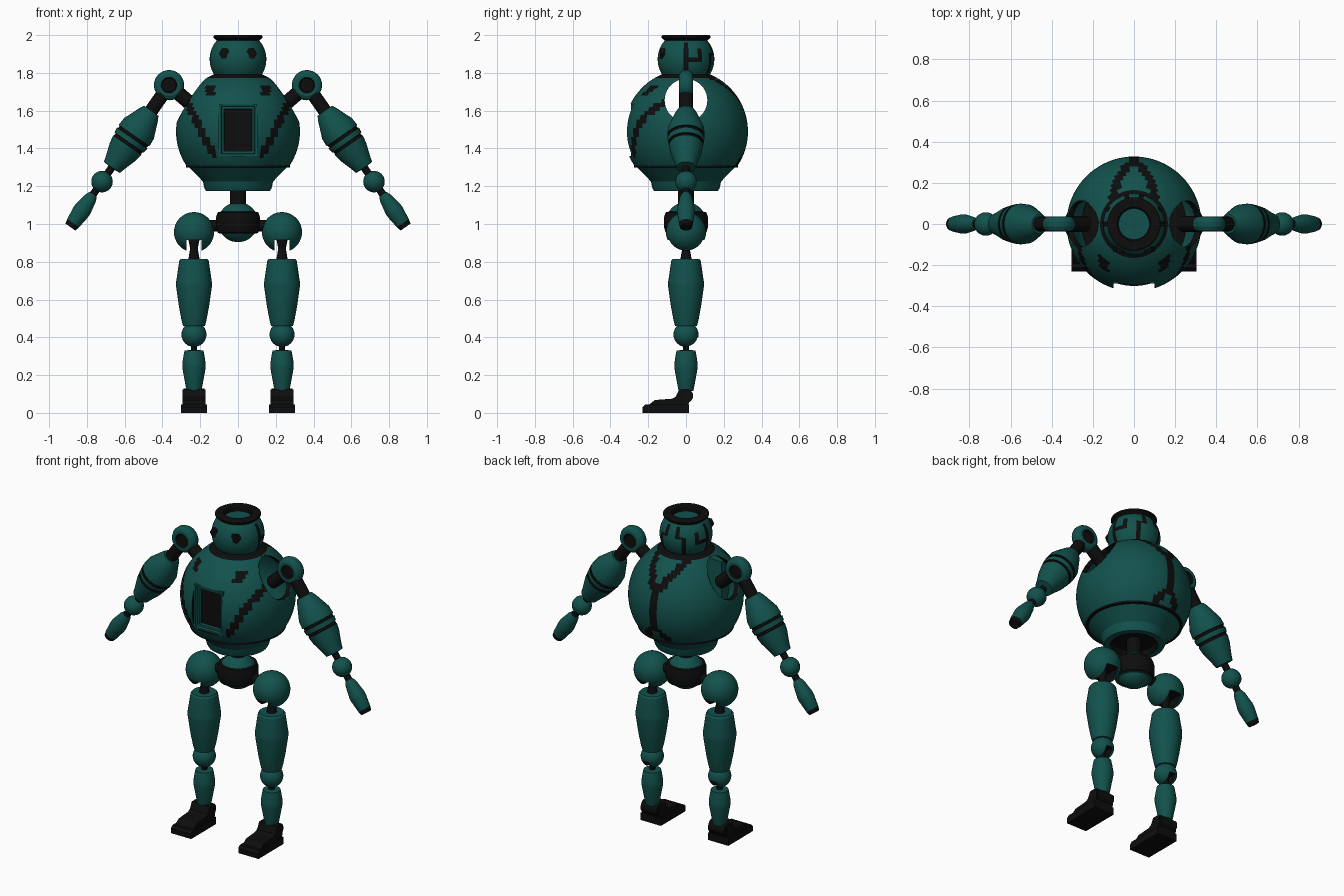
import bpy, bmesh, math
from mathutils import Vector, Matrix

if "Cube" in bpy.data.objects:
    bpy.data.objects.remove(bpy.data.objects["Cube"], do_unlink=True)


def material(name, rgb):
    m = bpy.data.materials.new(name)
    m.use_nodes = True
    m.diffuse_color = (*rgb, 1)
    bsdf = m.node_tree.nodes["Principled BSDF"]
    bsdf.inputs["Base Color"].default_value = (*rgb, 1)
    bsdf.inputs["Roughness"].default_value = 0.6
    return m


MATS = [material("deep_teal", (0.006, 0.083, 0.073)), material("near_black", (0.004, 0.004, 0.004))]
TEAL, DARK = 0, 1


def finish(name, bm, smooth=True):
    bmesh.ops.remove_doubles(bm, verts=bm.verts, dist=1e-5)
    bmesh.ops.recalc_face_normals(bm, faces=bm.faces)
    me = bpy.data.meshes.new(name)
    bm.to_mesh(me)
    bm.free()
    for m in MATS:
        me.materials.append(m)
    ob = bpy.data.objects.new(name, me)
    bpy.context.collection.objects.link(ob)
    if smooth:
        bpy.ops.object.select_all(action='DESELECT')
        ob.select_set(True)
        bpy.context.view_layer.objects.active = ob
        bpy.ops.object.shade_smooth_by_angle(angle=math.radians(20))
    return ob


def lathe(name, profile, base=(0, 0, 0), axis=(0, 0, 1), seg=32, paint=None):
    """Spin (distance, radius, colour of the next band) points round an axis."""
    bm = bmesh.new()
    mat = Matrix.Translation(base) @ Vector(axis).to_track_quat('Z', 'Y').to_matrix().to_4x4()
    rings = []
    for p in profile:
        rings.append([bm.verts.new(mat @ Vector((p[1] * math.cos(math.tau * i / seg),
                                                 p[1] * math.sin(math.tau * i / seg), p[0])))
                      for i in range(seg)])
    for p, a, b in zip(profile, rings, rings[1:]):
        for i in range(seg):
            j = (i + 1) % seg
            f = bm.faces.new((a[i], a[j], b[j], b[i]))
            f.material_index = p[2] if len(p) > 2 else TEAL
            if paint and paint(f.calc_center_median()):
                f.material_index = DARK
    return finish(name, bm)


def arc(radius, start, end, n=16, centre=0, colour=TEAL):
    angles = [math.radians(start + (end - start) * i / n) for i in range(n + 1)]
    return [(centre + radius * math.sin(a), radius * math.cos(a), colour) for a in angles]


def rod(name, start, end, radius, seg=16):
    d = Vector(end) - Vector(start)
    return lathe(name, [(0, 0, DARK), (0, radius, DARK), (d.length, radius, DARK), (d.length, 0)],
                 start, d, seg)


def box(name, lo, hi, colour=DARK):
    bm = bmesh.new()
    lo, hi = Vector(lo), Vector(hi)
    bmesh.ops.create_cube(bm, size=1, matrix=Matrix.Translation((lo + hi) / 2) @ Matrix.Diagonal((*(hi - lo), 1)))
    for f in bm.faces:
        f.material_index = colour
    return finish(name, bm, False)


def cut(ob, cutter):
    mod = ob.modifiers.new("cut", 'BOOLEAN')
    mod.operation, mod.solver, mod.object = 'DIFFERENCE', 'EXACT', cutter
    cutter.hide_render = True
    bpy.ops.object.select_all(action='DESELECT')
    ob.select_set(True)
    bpy.context.view_layer.objects.active = ob
    bpy.ops.object.modifier_apply(modifier=mod.name)
    bpy.data.objects.remove(cutter, do_unlink=True)


# Torso: hollow ball with stepped dark markings
BODY_Z, BODY_R = 1.49, 0.328


def body_marks(c):
    x, z = abs(c.x), c.z
    if (c - Vector((0, 0, BODY_Z))).length < BODY_R - 0.01:
        return False
    if z > 1.7 and math.hypot(c.x, c.y) < 0.162:
        return True
    if c.y < 0:
        square = abs(x - 0.145) < 0.024 and abs(z - 1.705) < 0.025
        stairs = 1.36 < z < 1.67 and abs(x - 0.135 - 0.5 * (z - 1.375)) < 0.019
        return square or stairs
    upper_fork = z > 1.6 and abs(x - 0.6 * (z - 1.6)) < 0.026
    lower_fork = z < 1.42 and abs(x - 0.7 * (1.42 - z)) < 0.026
    return upper_fork or lower_fork or (1.4 < z < 1.62 and x < 0.027)


shell = arc(BODY_R, -33.3, 72, 26, BODY_Z) + arc(BODY_R - 0.025, 72, -33.3, 26, BODY_Z)
torso = lathe("torso_shell", shell + shell[:1], seg=80, paint=body_marks)
cut(torso, rod("arm_hole_cutter", (-0.5, 0, 1.655), (0.5, 0, 1.655), 0.113, 40))
cut(torso, box("panel_cutter", (-0.1, -0.5, 1.36), (0.1, -0.22, 1.635)))

lathe("torso_base", [(1.312, 0, DARK), (1.312, 0.274, DARK), (1.298, 0.274, DARK), (1.298, 0.258),
                     (1.24, 0.2), (1.225, 0.186), (1.19, 0.178), (1.175, 0.17), (1.175, 0.135, DARK),
                     (1.205, 0.12, DARK), (1.205, 0)], seg=64)

# Chest panel: stepped frame around a dark opening
bm = bmesh.new()
bmesh.ops.create_cube(bm, size=1, matrix=Matrix.Translation((0, -0.25, 1.4975)) @ Matrix.Diagonal((0.2, 0.08, 0.275, 1)))
front = min(bm.faces, key=lambda f: f.calc_center_median().y)
for width, depth in ((0.014, 0), (0.006, -0.012), (0.017, 0), (0.002, -0.02)):
    bmesh.ops.inset_region(bm, faces=[front], thickness=width, depth=depth)
front.material_index = DARK
finish("chest_panel", bm, False)

# Head: ball with dark seams round the back, eyes and a crown ring
HEAD_Z, HEAD_R = 1.872, 0.15


def head_marks(c):
    a = math.degrees(math.atan2(c.y, abs(c.x)))
    if c.z > 1.965:
        return False
    return (abs(a) < 6 or (1.86 < c.z < 1.885 and 0 < a < 34) or (26 < a < 36 and 1.86 < c.z < 1.93)
            or (55 < a < 64 and c.z < 1.9) or (1.89 < c.z < 1.91 and 55 < a < 76) or (68 < a < 78 and c.z > 1.89))


lathe("head", [(1.772, 0)] + arc(HEAD_R, -42, 41, 18, HEAD_Z) + [(1.971, 0)], seg=72, paint=head_marks)
lathe("crown_ring", [(1.965, 0.085, DARK), (1.97, 0.11, DARK), (1.985, 0.13, DARK), (1.995, 0.13, DARK),
                     (2.0, 0.122, DARK), (2.0, 0.082, DARK), (1.992, 0.075, DARK), (1.965, 0.075, DARK),
                     (1.965, 0.085)], seg=48)
for s, side in ((1, "left"), (-1, "right")):
    rod(side + "_eye", (s * 0.069, -0.11, 1.902), (s * 0.069, -0.137, 1.902), 0.03, 6)

# Waist and pelvis
rod("waist_column", (0, 0, 1.08), (0, 0, 1.21), 0.042, 24)
lathe("pelvis", arc(0.106, -90, -34, 8, 1.01) + [(0.951, 0.1, DARK), (0.955, 0.108, DARK),
      (0.985, 0.117, DARK), (1.035, 0.117, DARK), (1.062, 0.108, DARK), (1.065, 0.092)]
      + arc(0.106, 32, 90, 8, 1.01), seg=40)
rod("hip_axle", (-0.2, 0, 0.99), (0.2, 0, 0.99), 0.03)

for s, side in ((1, "left"), (-1, "right")):
    # Arm: everything lies on one straight line down from the shoulder
    shoulder = Vector((s * 0.365, 0, 1.735))
    down = Vector((s * 0.57, 0, -0.82)).normalized()

    lathe(side + "_shoulder_disc", [(-0.025, 0, DARK), (-0.025, 0.036, DARK), (-0.036, 0.042), (-0.036, 0.058),
          (-0.028, 0.072), (-0.012, 0.08), (0.012, 0.08), (0.028, 0.072), (0.036, 0.058),
          (0.036, 0.042, DARK), (0.025, 0.036, DARK), (0.025, 0)], shoulder, (0, 1, 0))
    rod(side + "_shoulder_link", shoulder + Vector((-s * 0.05, 0, -0.043)), (s * 0.235, 0, 1.623), 0.038)
    rod(side + "_upper_arm_link", shoulder + down * 0.06, shoulder + down * 0.2, 0.036)
    lathe(side + "_upper_arm", [(0.165, 0), (0.165, 0.046), (0.19, 0.06), (0.28, 0.096), (0.325, 0.099, DARK),
          (0.327, 0.092, DARK), (0.34, 0.092, DARK), (0.342, 0.098), (0.37, 0.094, DARK),
          (0.372, 0.087, DARK), (0.385, 0.087, DARK), (0.387, 0.091), (0.43, 0.083), (0.5, 0.06),
          (0.53, 0.052), (0.535, 0)], shoulder, down)
    rod(side + "_elbow_link", shoulder + down * 0.52, shoulder + down * 0.73, 0.02)
    lathe(side + "_elbow_ball", arc(0.057, -90, 90, 16, 0.622), shoulder, down)
    lathe(side + "_forearm", [(0.705, 0), (0.705, 0.024), (0.73, 0.034), (0.8, 0.047), (0.82, 0.047),
          (0.89, 0.038, DARK), (0.915, 0.032, DARK), (0.915, 0)], shoulder, down)

    # Leg: slotted hip ball, thigh, knee, shin
    x = s * 0.233
    hip = lathe(side + "_hip_ball", arc(0.106, -90, 90, 20, 0.957), (x, 0, 0), seg=40)
    cut(hip, box("hip_slot_cutter", (x - 0.04, -0.2, 0.8), (x + 0.04, 0.2, 0.915)))
    lathe(side + "_hip_link", [(0.8, 0, DARK), (0.8, 0.032, DARK), (0.87, 0.02, DARK), (0.92, 0.03, DARK),
          (0.92, 0)], (x, 0, 0), seg=16)
    lathe(side + "_thigh", [(0.455, 0), (0.46, 0.058), (0.49, 0.066), (0.56, 0.079), (0.67, 0.095), (0.69, 0.095),
          (0.805, 0.078), (0.815, 0.07), (0.815, 0)], (x, 0, 0))
    knee = lathe(side + "_knee_ball", arc(0.066, -90, 90, 18, 0.415), (x, 0, 0))
    cut(knee, box("knee_slot_cutter", (x - 0.02, -0.01, 0.3), (x + 0.02, 0.1, 0.4)))
    rod(side + "_knee_link", (x, 0, 0.3), (x, 0, 0.4), 0.017)
    lathe(side + "_shin", [(0.115, 0), (0.115, 0.038), (0.13, 0.042), (0.24, 0.062), (0.26, 0.062),
          (0.305, 0.055), (0.33, 0.05), (0.335, 0)], (x, 0, 0))
    rod(side + "_ankle", (x - s * 0.055, 0, 0.09), (x + s * 0.055, 0, 0.09), 0.038)
    rod(side + "_ankle_link", (x, 0, 0.09), (x, 0, 0.14), 0.03)

    # Foot: side profile extruded across, with a wider sole
    for part, half, outline in (
            ("sole", 0.07, ((-0.23, 0), (0.015, 0), (0.015, 0.045), (-0.215, 0.045), (-0.23, 0.03))),
            ("shoe", 0.062, ((-0.2, 0.04), (0.012, 0.04), (0.02, 0.07), (0.02, 0.11), (0.005, 0.125),
                             (-0.035, 0.125), (-0.055, 0.085), (-0.075, 0.075), (-0.165, 0.068)))):
        bm = bmesh.new()
        face = bm.faces.new([bm.verts.new((x - half, y, z)) for y, z in outline])
        new = bmesh.ops.extrude_face_region(bm, geom=[face])["geom"]
        bmesh.ops.translate(bm, vec=(2 * half, 0, 0), verts=[v for v in new if isinstance(v, bmesh.types.BMVert)])
        for f in bm.faces:
            f.material_index = DARK
        finish(side + "_" + part, bm, False)
